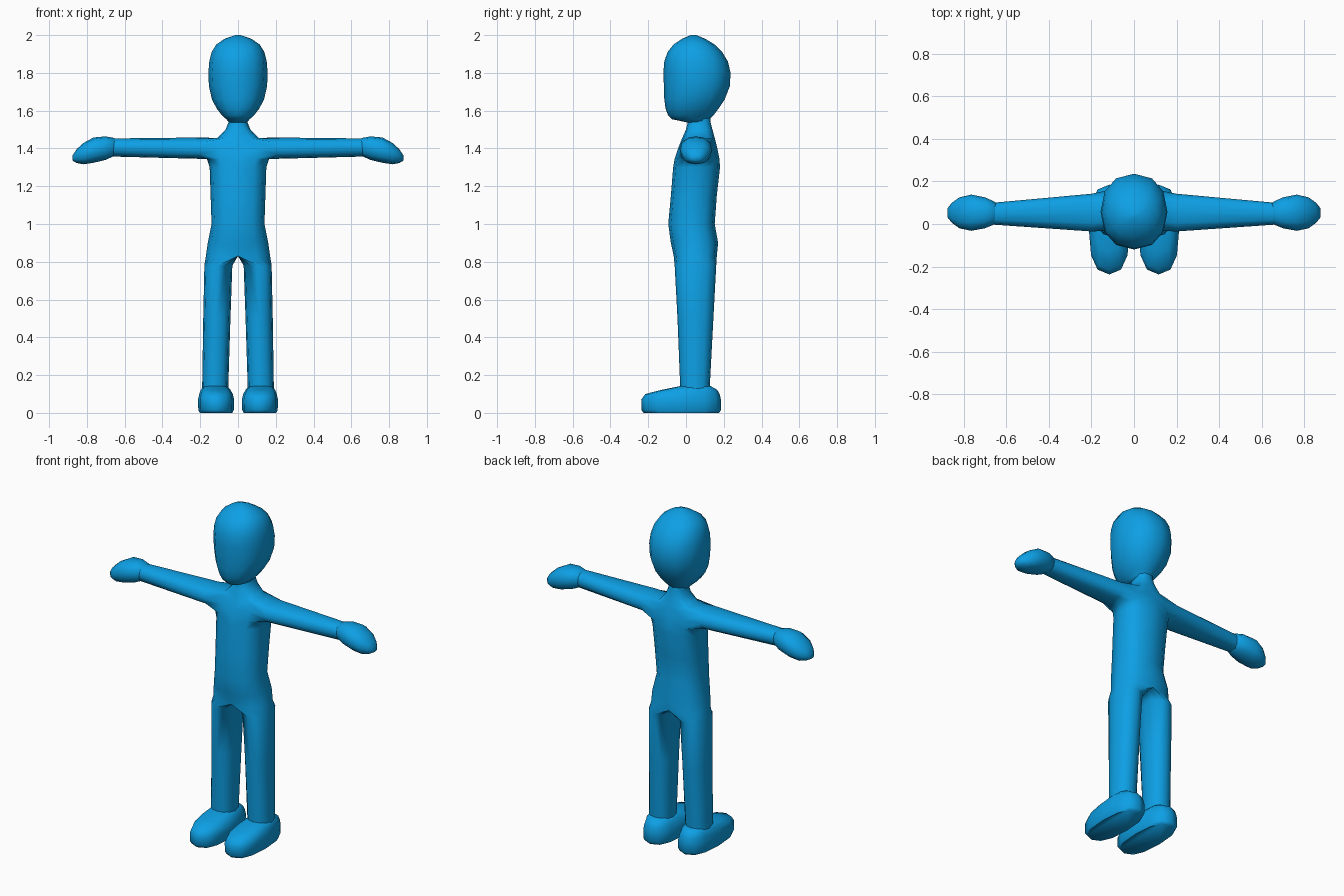
import bpy, bmesh, math

blue = bpy.data.materials.new("bright blue")
blue.diffuse_color = (0.004, 0.35, 0.78, 1)
SIDES = 12


def ring(bm, axis, row, start=-90, p=0.85):
    """Rounded cross-section. row = position on the axis, then the low and high
    limits on the other two axes (x, y for axis z; y, z for axis x)."""
    t, u0, u1, v0, v1 = row
    verts = []
    for k in range(SIDES):
        a = math.radians(start + k * 360 / SIDES)
        c, s = math.cos(a), math.sin(a)
        u = (u0 + u1) / 2 + (u1 - u0) / 2 * math.copysign(abs(c) ** p, c)
        v = (v0 + v1) / 2 + (v1 - v0) / 2 * math.copysign(abs(s) ** p, s)
        verts.append(bm.verts.new((u, v, t) if axis == "z" else (t, u, v)))
    return verts


def bridge(bm, a, b):
    for k in range(len(a)):
        j = (k + 1) % len(a)
        bm.faces.new((a[k], a[j], b[j], b[k]))


def finish(bm, name, mirror, angle=60):
    bmesh.ops.recalc_face_normals(bm, faces=bm.faces[:])
    me = bpy.data.meshes.new(name)
    for f in bm.faces:
        f.smooth = True
    bm.to_mesh(me)
    bm.free()
    me.set_sharp_from_angle(angle=math.radians(angle))
    me.materials.append(blue)
    ob = bpy.data.objects.new(name, me)
    bpy.context.collection.objects.link(ob)
    if mirror:
        mod = ob.modifiers.new("mirror", "MIRROR")
        mod.merge_threshold = 0.001
    return ob


def loft(name, axis, rows, mirror=False, p=0.85):
    """Closed tube through the given cross-sections."""
    bm = bmesh.new()
    rings = [ring(bm, axis, r, p=p) for r in rows]
    for a, b in zip(rings, rings[1:]):
        bridge(bm, a, b)
    bm.faces.new(rings[0])
    bm.faces.new(rings[-1])
    return finish(bm, name, mirror)


# body: right half of the torso, with arm and leg grown from its openings
torso = [  # z, half width, front, back
    (0.83, 0.170, -0.065, 0.163), (0.90, 0.160, -0.080, 0.170),
    (1.00, 0.140, -0.094, 0.152), (1.15, 0.145, -0.080, 0.163),
    (1.30, 0.150, -0.068, 0.180), (1.345, 0.165, -0.060, 0.177),
    (1.40, 0.165, -0.042, 0.166), (1.455, 0.110, -0.020, 0.152),
    (1.50, 0.066, 0.000, 0.140), (1.54, 0.050, 0.010, 0.130),
    (1.60, 0.050, 0.010, 0.125)]
bm = bmesh.new()
arcs = []
for z, w, y0, y1 in torso:
    full = ring(bm, "z", (z, -w, w, y0, y1), p=0.8)
    arcs.append(full[:7])
    for v in full[7:]:
        bm.verts.remove(v)
for i, (a, b) in enumerate(zip(arcs, arcs[1:])):
    for k in range(6):
        if i in (5, 6) and 1 <= k <= 4:      # arm opening
            continue
        bm.faces.new((a[k], a[k + 1], b[k + 1], b[k]))

# arm
lo, mid, hi = arcs[5:8]
loop = lo[1:6] + [mid[5]] + hi[5:0:-1] + [mid[1]]
for row in [(0.20, -0.035, 0.142, 1.345, 1.458), (0.66, -0.003, 0.100, 1.357, 1.453)]:
    new = ring(bm, "x", row, start=210)
    bridge(bm, loop, new)
    loop = new
bm.faces.new(loop)

# leg, closed on the inside by a crotch line on x = 0
front, back = arcs[0][0].co.y, arcs[0][6].co.y
crotch = [bm.verts.new((0, back + (front - back) * k / 6, 0.83)) for k in range(1, 6)]
loop = arcs[0] + crotch
for row in [(0.78, 0.030, 0.178, -0.060, 0.160), (0.50, 0.040, 0.184, -0.045, 0.145),
            (0.12, 0.052, 0.190, -0.030, 0.125)]:
    new = ring(bm, "z", row)
    bridge(bm, loop, new)
    loop = new
bm.faces.new(loop)
finish(bm, "body", True, 75)

# head: x limits are symmetric, y limits follow the side profile
head = [(1.535, 0.045, 0.02, 0.11), (1.555, 0.062, -0.075, 0.125),
        (1.575, 0.085, -0.095, 0.145), (1.61, 0.112, -0.108, 0.172),
        (1.66, 0.138, -0.115, 0.205), (1.73, 0.154, -0.117, 0.232),
        (1.80, 0.157, -0.120, 0.236), (1.86, 0.152, -0.115, 0.222),
        (1.91, 0.140, -0.098, 0.192), (1.95, 0.115, -0.066, 0.152),
        (1.98, 0.072, -0.022, 0.103), (2.00, 0.015, 0.025, 0.055)]
loft("head", "z", [(z, -w, w, a, b) for z, w, a, b in head], p=0.9)

# hands
loft("hand", "x", [
    (0.630, 0.025, 0.075, 1.385, 1.425), (0.655, -0.002, 0.105, 1.360, 1.455),
    (0.700, -0.020, 0.125, 1.340, 1.464), (0.765, -0.032, 0.138, 1.324, 1.458),
    (0.820, -0.020, 0.125, 1.316, 1.428), (0.855, 0.005, 0.100, 1.323, 1.395),
    (0.875, 0.030, 0.075, 1.335, 1.365)], mirror=True)

# feet
loft("foot", "z", [
    (0.000, 0.030, 0.202, -0.225, 0.175), (0.015, 0.022, 0.210, -0.235, 0.185),
    (0.070, 0.020, 0.212, -0.237, 0.185), (0.100, 0.028, 0.205, -0.215, 0.178),
    (0.122, 0.040, 0.197, -0.130, 0.165), (0.142, 0.060, 0.180, -0.030, 0.130)],
    mirror=True, p=0.8)
